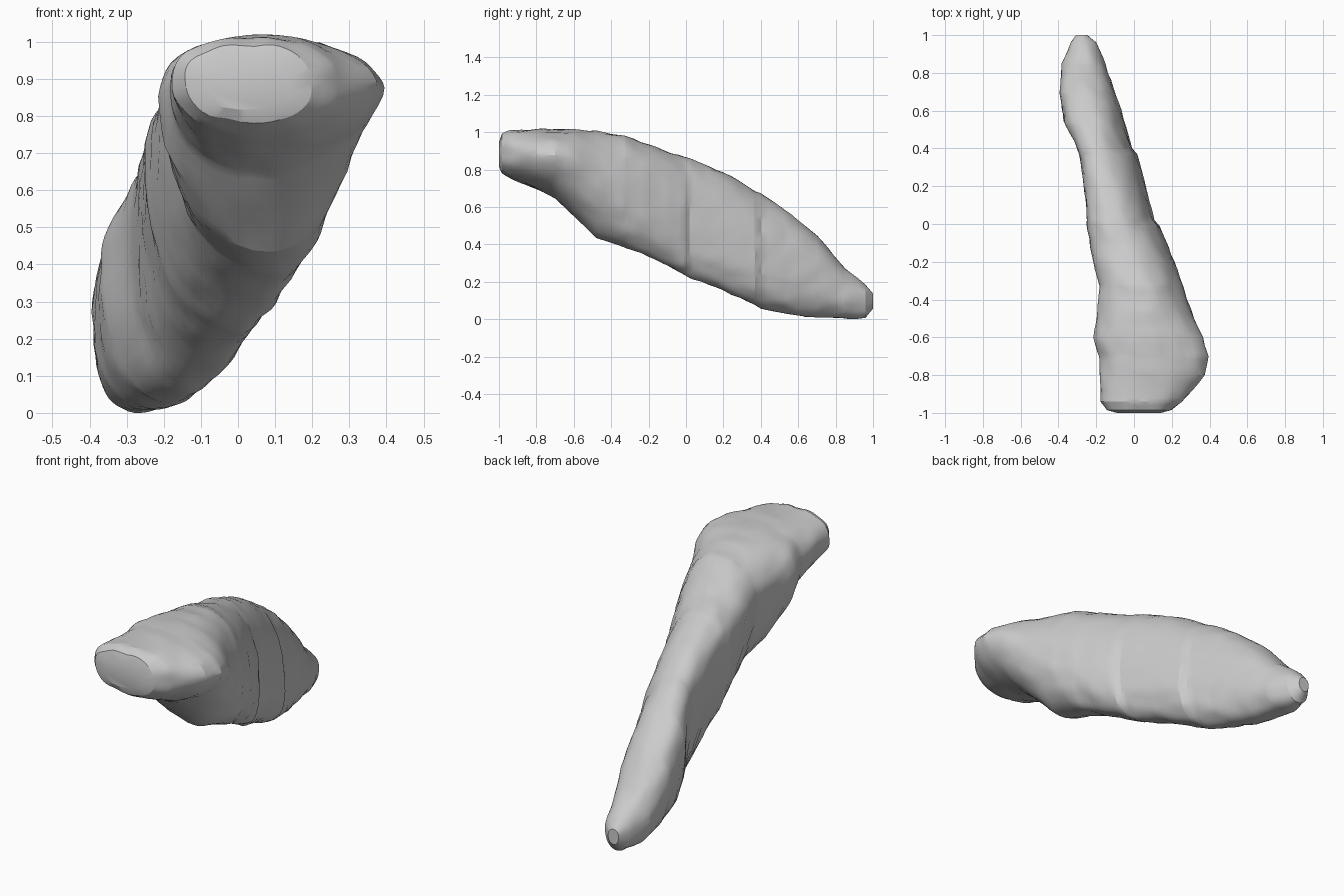
import bpy, bmesh
from math import sin, cos, pi, copysign
from mathutils import Vector, noise

# Outline stations: y, left x, right x, top z, bottom z
OUTLINE = [
    (-1.00, -0.09, 0.14, 0.95, 0.82), (-0.985, -0.145, 0.20, 0.995, 0.785),
    (-0.94, -0.18, 0.26, 1.015, 0.755), (-0.80, -0.18, 0.375, 1.02, 0.70),
    (-0.70, -0.185, 0.39, 1.02, 0.65), (-0.60, -0.215, 0.365, 1.02, 0.55),
    (-0.48, -0.195, 0.31, 1.01, 0.44), (-0.33, -0.18, 0.26, 0.985, 0.385),
    (-0.20, -0.215, 0.215, 0.935, 0.34), (-0.01, -0.25, 0.135, 0.87, 0.24),
    (0.02, -0.25, 0.11, 0.865, 0.225), (0.20, -0.265, 0.06, 0.79, 0.155),
    (0.37, -0.29, 0.015, 0.69, 0.075), (0.40, -0.30, -0.01, 0.675, 0.06),
    (0.54, -0.37, -0.05, 0.585, 0.03), (0.70, -0.39, -0.10, 0.45, 0.01),
    (0.85, -0.38, -0.155, 0.275, 0.005), (0.96, -0.335, -0.20, 0.185, 0.01),
    (1.00, -0.305, -0.245, 0.14, 0.06)]

# Section lean: y, top x, bottom x, height fraction of left and right bulges,
# roundness of the upper right and lower right quarters
LEAN = [
    (-1.0, 0.04, 0.04, 0.55, 0.50, 0.85, 0.85),
    (-0.85, 0.08, 0.07, 0.58, 0.56, 1.10, 1.10),
    (-0.6, 0.07, 0.09, 0.65, 0.66, 1.10, 1.22),
    (-0.3, 0.03, 0.09, 0.72, 0.44, 0.95, 1.00),
    (0.0, -0.10, 0.0, 0.74, 0.36, 0.90, 0.92),
    (0.4, -0.20, -0.14, 0.72, 0.32, 0.90, 0.95),
    (0.8, -0.27, -0.25, 0.56, 0.45, 0.90, 0.95),
    (1.0, -0.275, -0.275, 0.50, 0.50, 0.85, 0.85)]


def sample(table, y):
    for a, b in zip(table, table[1:]):
        if y <= b[0]:
            t = (y - a[0]) / (b[0] - a[0])
            return [p + (q - p) * t for p, q in zip(a[1:], b[1:])]
    return table[-1][1:]


def section(y, sides=48):
    xl, xr, zt, zb = sample(OUTLINE, y)
    xt, xb, fl, fr, pu, pd = sample(LEAN, y)
    points = []
    for i in range(sides):
        a = 2 * pi * i / sides
        c, s = cos(a), sin(a)
        power = 0.88 if c < 0 else (pu if s >= 0 else pd)
        c = copysign(abs(c) ** power, c)
        s = copysign(abs(s) ** power, s)
        xm = xt if s >= 0 else xb
        zm = zb + (zt - zb) * (fr if c >= 0 else fl)
        x = xm + c * (xr - xm if c >= 0 else xm - xl)
        z = zm + s * (zt - zm if s >= 0 else zm - zb)
        # Small chips and lumps on the surface
        n = noise.noise(Vector((x * 14, y * 14, z * 14))) * 0.009
        points.append(Vector((x + n * c, y, max(0.0, z + n * s))))
    return points


# Slanted rock body, lofted from front to back
stations = sorted({row[0] for row in OUTLINE} | {round(-0.96 + i * 0.04, 3) for i in range(49)})
bm = bmesh.new()
rings = [[bm.verts.new(p) for p in section(y)] for y in stations]
for a, b in zip(rings, rings[1:]):
    for i in range(len(a)):
        j = (i + 1) % len(a)
        bm.faces.new((a[i], a[j], b[j], b[i]))

# End caps
for ring in (rings[0], rings[-1]):
    bm.faces.new(ring)
bmesh.ops.recalc_face_normals(bm, faces=bm.faces[:])

# Sit exactly on the floor
low = min(v.co.z for v in bm.verts)
bmesh.ops.translate(bm, verts=bm.verts[:], vec=(0, 0, -low))

mesh = bpy.data.meshes.new("slanted_rock")
bm.to_mesh(mesh)
bm.free()
rock = bpy.data.objects.new("slanted_rock", mesh)
bpy.context.collection.objects.link(rock)
bpy.context.view_layer.objects.active = rock
rock.select_set(True)
bpy.ops.object.shade_smooth_by_angle(angle=0.4)
